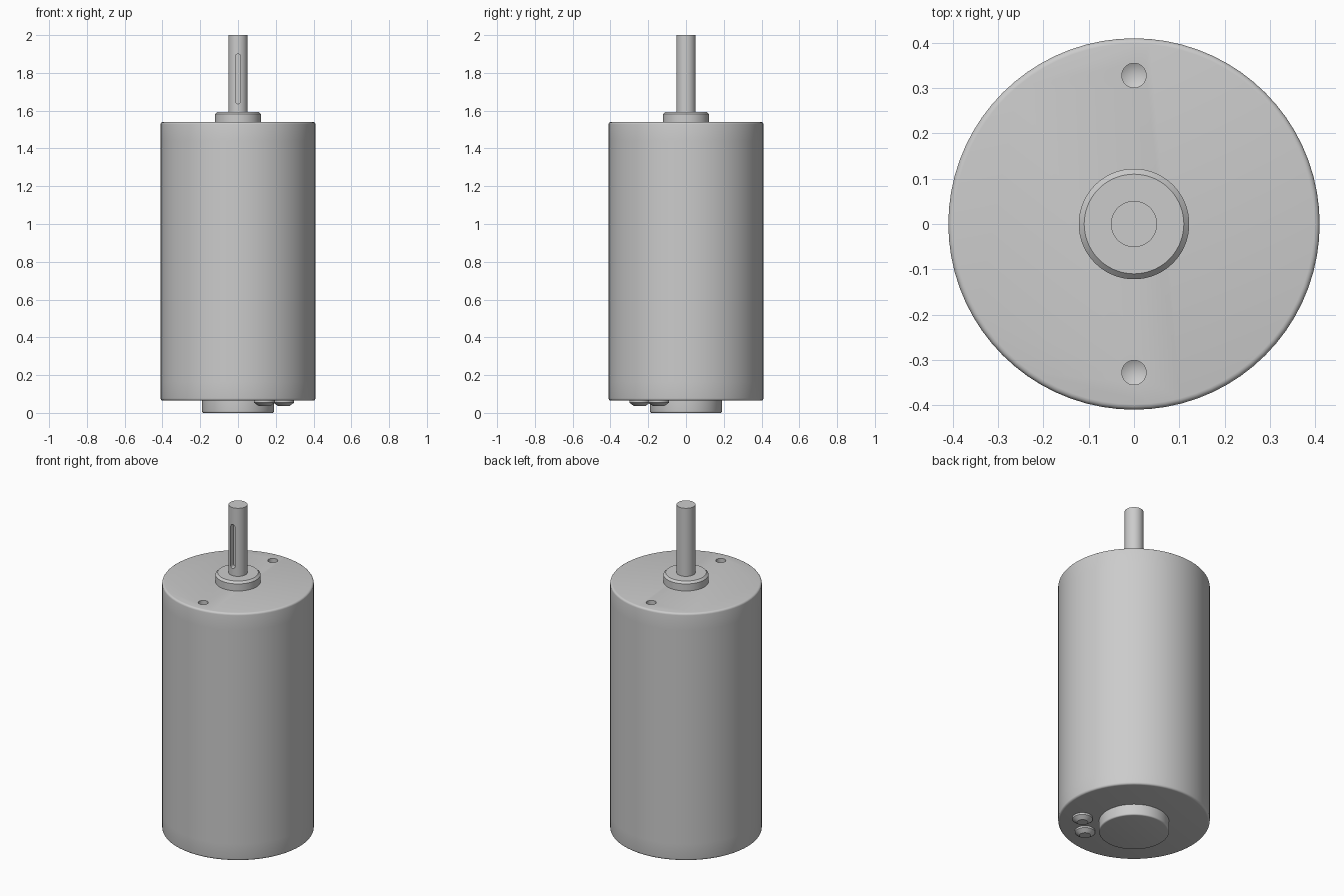
import bpy, bmesh, math
from mathutils import Vector

if "Cube" in bpy.data.objects:
    bpy.data.objects.remove(bpy.data.objects["Cube"])

SEG = 72
grey = bpy.data.materials.new("metal grey")
grey.diffuse_color = (0.6, 0.6, 0.6, 1)
grey.use_nodes = True
grey.node_tree.nodes["Principled BSDF"].inputs["Base Color"].default_value = grey.diffuse_color


def finish(name, bm):
    bmesh.ops.recalc_face_normals(bm, faces=bm.faces)
    mesh = bpy.data.meshes.new(name)
    bm.to_mesh(mesh)
    bm.free()
    mesh.materials.append(grey)
    ob = bpy.data.objects.new(name, mesh)
    bpy.context.collection.objects.link(ob)
    return ob


def lathe(name, profile, x=0, y=0, seg=SEG):
    """Closed solid turned around a vertical axis from (radius, height) points."""
    bm = bmesh.new()
    rings = []
    for r, z in profile:
        n = 1 if r == 0 else seg
        rings.append([bm.verts.new((x + r * math.cos(2 * math.pi * i / seg),
                                    y + r * math.sin(2 * math.pi * i / seg), z))
                      for i in range(n)])
    for a, b in zip(rings, rings[1:]):
        for i in range(seg):
            j = (i + 1) % seg
            if len(a) == 1:
                bm.faces.new((a[0], b[j], b[i]))
            elif len(b) == 1:
                bm.faces.new((a[i], a[j], b[0]))
            else:
                bm.faces.new((a[i], a[j], b[j], b[i]))
    for ring in (rings[0], rings[-1]):
        if len(ring) > 1:
            bm.faces.new(ring)
    return finish(name, bm)


def slot_cutter(name, half_width, z0, z1, y0, y1):
    """Upright round-ended slot running along y."""
    bm = bmesh.new()
    n = 10
    pts = []
    for k in range(2 * n + 2):
        top = k <= n
        a = math.pi * (k if top else k - 1) / n
        zc = z1 - half_width if top else z0 + half_width
        pts.append(bm.verts.new((half_width * math.cos(a), y0, zc + half_width * math.sin(a))))
    face = bm.faces.new(pts)
    ext = bmesh.ops.extrude_face_region(bm, geom=[face])
    moved = [v for v in ext["geom"] if isinstance(v, bmesh.types.BMVert)]
    bmesh.ops.translate(bm, verts=moved, vec=Vector((0, y1 - y0, 0)))
    return finish(name, bm)


def cut(target, cutter):
    mod = target.modifiers.new("cut", "BOOLEAN")
    mod.operation = "DIFFERENCE"
    mod.solver = "EXACT"
    mod.object = cutter
    cutter.hide_render = True
    bpy.context.view_layer.objects.active = target
    bpy.ops.object.modifier_apply(modifier=mod.name)
    bpy.data.objects.remove(cutter)


def fillet(r, z, size, sign, steps=4):
    """Rounded rim from the flat end (sign = +1 top, -1 bottom) to the side wall."""
    return [(r - size + size * math.sin(t), z + sign * size * (math.cos(t) - 1))
            for t in (math.pi / 2 * i / steps for i in range(steps + 1))]


# Motor casing: can between two end caps
R, Z0, Z1 = 0.41, 0.065, 1.54
can = lathe("can", [(R, 0.165), (R, 1.44)])
top_cap = lathe("top_cap", fillet(R, Z1, 0.012, 1) + [(R, 1.44)])
bottom_cap = lathe("bottom_cap", fillet(R, Z0, 0.012, -1) + [(R, 0.165)])

# Drilled mounting holes with conical bottoms
for side in (-1, 1):
    drill = lathe("drill_cutter", [(0, 1.462), (0.027, 1.477), (0.027, 1.6)], 0, side * 0.328, 32)
    cut(top_cap, drill)

# Front collar with bevelled rim, and rear bearing boss
collar = lathe("collar", [(0.122, 1.54), (0.122, 1.582), (0.110, 1.594)])
bearing_boss = lathe("bearing_boss", fillet(0.19, 0, 0.008, -1) + [(0.19, 0.07)])

# Output shaft with keyway on the front
shaft = lathe("shaft", [(0.051, 1.58), (0.051, 2.0)], seg=48)
cut(shaft, slot_cutter("keyway_cutter", 0.0135, 1.636, 1.9, -0.08, -0.022))

# Two terminals beside the boss
for i, (x, y) in enumerate(((0.14, -0.245), (0.242, -0.145))):
    lathe(f"terminal_{i + 1}", [(0.03, 0.036), (0.055, 0.054), (0.055, 0.07)], x, y, 32)

# Smooth curved walls, crisp rims
bpy.ops.object.select_all(action="DESELECT")
for ob in bpy.context.scene.objects:
    ob.select_set(True)
    bpy.context.view_layer.objects.active = ob
bpy.ops.object.shade_smooth_by_angle(angle=math.radians(30))
